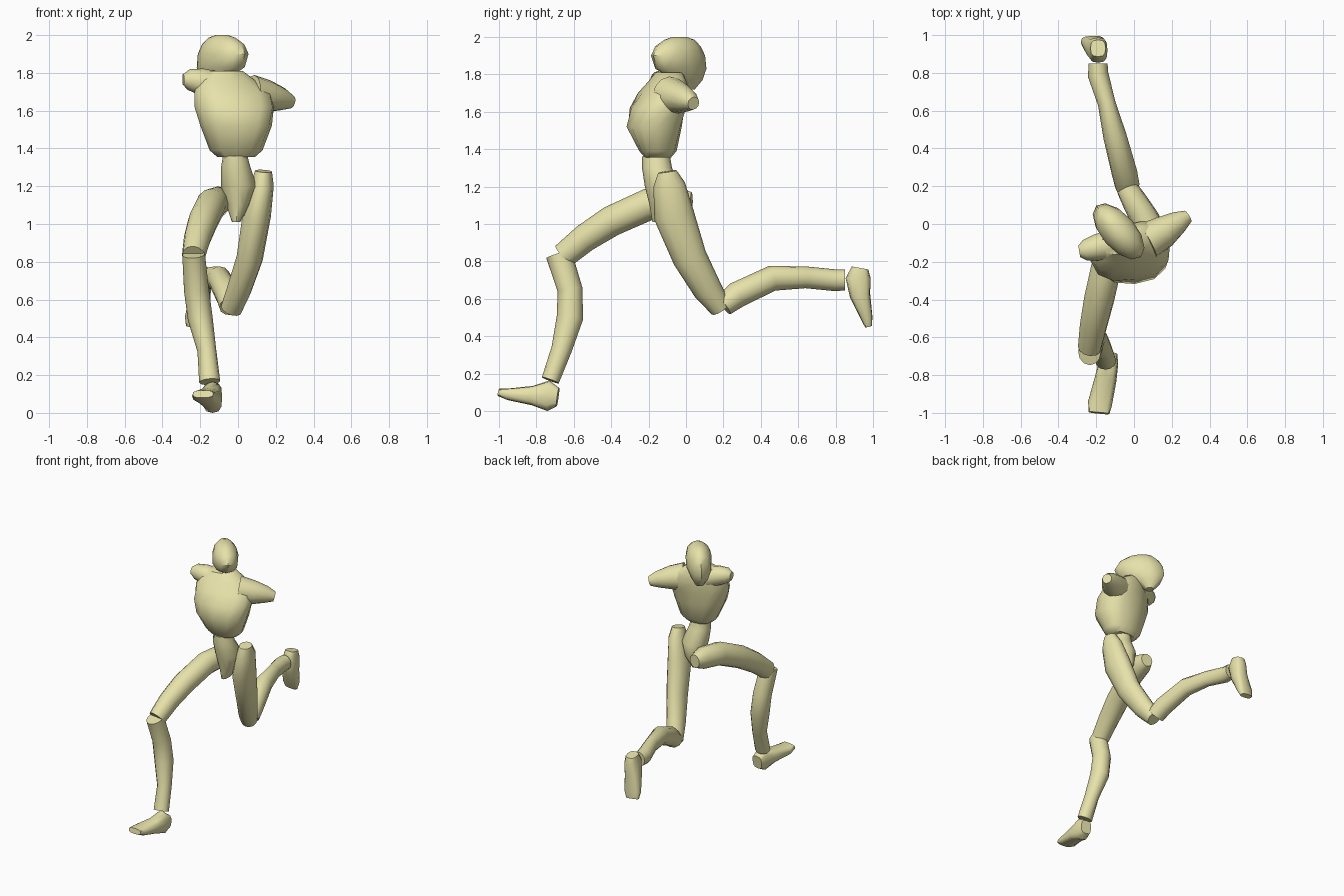
import bpy, bmesh, math
from mathutils import Vector

mat = bpy.data.materials.new("khaki")
mat.diffuse_color = (0.80, 0.76, 0.40, 1)


def loft(name, rings, sides=12, power=1.0, flat=False):
    """Skin elliptical rings (x, y, z, ru, rv[, yaw]); flat keeps rings horizontal."""
    bm = bmesh.new()
    loops = []
    pts = [Vector(r[:3]) for r in rings]
    for i, r in enumerate(rings):
        if flat:
            t = Vector((0, 0, 1))
        else:
            t = (pts[min(i + 1, len(pts) - 1)] - pts[max(i - 1, 0)]).normalized()
        yaw = math.radians(r[5]) if len(r) > 5 else 0
        u = Vector((math.cos(yaw), math.sin(yaw), 0))
        u = (u - t * u.dot(t)).normalized()
        v = t.cross(u)
        ring = []
        for k in range(sides):
            a = 2 * math.pi * k / sides
            c, s = math.cos(a), math.sin(a)
            c = math.copysign(abs(c) ** power, c)
            s = math.copysign(abs(s) ** power, s)
            ring.append(bm.verts.new(pts[i] + u * (c * r[3]) + v * (s * r[4])))
        loops.append(ring)
    for a, b in zip(loops, loops[1:]):
        for k in range(sides):
            n = (k + 1) % sides
            bm.faces.new((a[k], a[n], b[n], b[k]))
    bm.faces.new(loops[0][::-1])
    bm.faces.new(loops[-1])
    bmesh.ops.recalc_face_normals(bm, faces=bm.faces)
    me = bpy.data.meshes.new(name)
    bm.to_mesh(me)
    bm.free()
    me.materials.append(mat)
    ob = bpy.data.objects.new(name, me)
    bpy.context.collection.objects.link(ob)
    bpy.ops.object.select_all(action='DESELECT')
    bpy.context.view_layer.objects.active = ob
    ob.select_set(True)
    bpy.ops.object.shade_smooth_by_angle(angle=math.radians(45))
    return ob


# Head: a long egg turned sideways; s shifts each slice along its long axis
yaw = 131
du = Vector((math.cos(math.radians(yaw)), math.sin(math.radians(yaw))))
slices = [(1.72, .07, .03, .03), (1.77, .06, .09, .06), (1.83, .01, .165, .088),
          (1.90, -.01, .175, .092), (1.95, -.01, .145, .08),
          (1.985, 0, .095, .052), (2.0, 0, .045, .022)]
loft("head", [(-.085 + du.x * s, -.035 + du.y * s, z, a, b, yaw)
              for z, s, a, b in slices], flat=True)

# Torso, twisting towards the shoulders
loft("torso", [(-.01, -.15, 1.355, .10, .07, 0), (-.01, -.15, 1.39, .14, .10, 0),
               (-.01, -.17, 1.52, .19, .148, 5), (-.02, -.15, 1.62, .215, .145, 12),
               (-.03, -.12, 1.70, .21, .12, 18), (-.06, -.10, 1.76, .16, .09, 18),
               (-.07, -.09, 1.81, .10, .065, 18)], flat=True, power=.85)

# Arm stumps
loft("right_arm_stump", [(-.12, -.11, 1.73, .08, .08, 90), (-.20, -.125, 1.755, .07, .07, 90),
                         (-.26, -.14, 1.765, .055, .055, 90), (-.29, -.145, 1.765, .03, .03, 90)])
loft("left_arm_stump", [(.07, -.09, 1.69, .10, .10, 90), (.16, -.04, 1.675, .085, .085, 90),
                        (.235, .01, 1.66, .06, .06, 90), (.285, .04, 1.645, .035, .035, 90)])

# Waist and pelvis wedge
loft("pelvis", [(-.015, -.16, 1.36, .065, .075), (-.012, -.155, 1.30, .078, .08),
                (.005, -.12, 1.20, .095, .10), (0, -.11, 1.10, .062, .085),
                (-.01, -.125, 1.01, .022, .055)], flat=True)

# Front (right) leg
loft("right_thigh", [(-.095, .03, 1.12, .045, .05), (-.105, -.04, 1.12, .07, .08),
                     (-.14, -.2, 1.105, .08, .085), (-.185, -.4, 1.015, .08, .082),
                     (-.215, -.54, .925, .072, .075), (-.235, -.655, .83, .062, .068)])
loft("right_shin", [(-.235, -.68, .84, .06, .07), (-.22, -.62, .65, .066, .067),
                    (-.20, -.62, .50, .066, .071), (-.165, -.665, .33, .05, .055),
                    (-.15, -.725, .165, .056, .048)])
loft("right_foot", [(-.13, -.685, .075, .042, .05), (-.135, -.735, .082, .052, .082),
                    (-.15, -.82, .083, .058, .052), (-.18, -.95, .09, .064, .031),
                    (-.185, -1.0, .10, .055, .02)], power=.7)

# Back (left) leg
loft("left_thigh", [(.135, -.10, 1.28, .045, .05), (.13, -.09, 1.21, .06, .085),
                    (.10, -.065, 1.05, .075, .108), (.062, .02, .82, .07, .092),
                    (.005, .115, .65, .065, .078), (-.035, .185, .55, .058, .058)])
loft("left_shin", [(-.035, .20, .565, .065, .06), (-.05, .27, .62, .068, .07),
                   (-.10, .46, .71, .062, .068), (-.145, .64, .715, .047, .058),
                   (-.19, .79, .70, .055, .058), (-.19, .85, .70, .05, .056)])
loft("left_foot", [(-.19, .93, .765, .04, .045), (-.19, .92, .71, .05, .067),
                   (-.20, .93, .62, .055, .055), (-.22, .965, .50, .062, .032),
                   (-.225, .975, .455, .05, .02)], power=.7)
